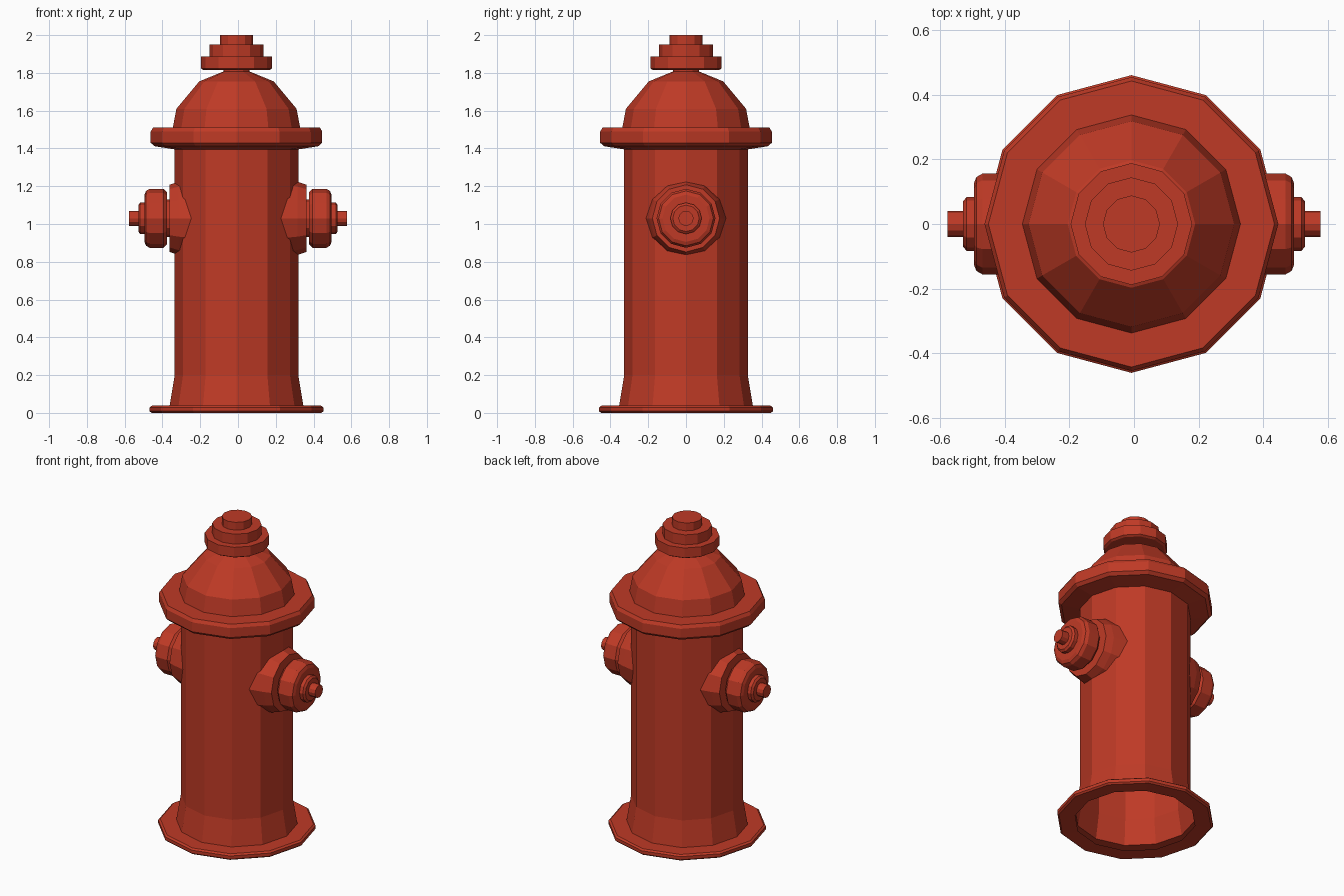
import bpy, bmesh, math
from mathutils import Matrix

if "Cube" in bpy.data.objects:
    bpy.data.objects.remove(bpy.data.objects["Cube"])

red = bpy.data.materials.new("hydrant red")
red.diffuse_color = (0.52, 0.042, 0.019, 1)
red.use_nodes = True
red.node_tree.nodes["Principled BSDF"].inputs["Base Color"].default_value = red.diffuse_color
SIDES = 12
CX = -0.008  # barrel axis sits slightly off the nozzle midpoint


def lathe(name, profile, matrix, cap_start=False, cap_end=False):
    """Revolve (radius, height) points around local z, flat shaded."""
    bm = bmesh.new()
    rings = []
    for r, h in profile:
        rings.append([bm.verts.new((r * math.cos(a), r * math.sin(a), h))
                      for a in (2 * math.pi * i / SIDES for i in range(SIDES))])
    for lo, hi in zip(rings, rings[1:]):
        for i in range(SIDES):
            j = (i + 1) % SIDES
            bm.faces.new((lo[i], lo[j], hi[j], hi[i]))
    if cap_start:
        bm.faces.new(rings[0][::-1])
    if cap_end:
        bm.faces.new(rings[-1])
    bm.transform(matrix)
    me = bpy.data.meshes.new(name)
    bm.to_mesh(me)
    bm.free()
    me.materials.append(red)
    ob = bpy.data.objects.new(name, me)
    bpy.context.collection.objects.link(ob)
    return ob


axis = Matrix.Translation((CX, 0, 0))

# Hollow barrel with foot flange, open underneath
lathe("barrel", [(0.354, 0.003), (0.45, 0.0), (0.46, 0.009), (0.46, 0.029),
                 (0.448, 0.038), (0.354, 0.038), (0.327, 0.2), (0.327, 1.40)], axis)

# Bonnet: rim flange and dome
lathe("bonnet", [(0.327, 1.395), (0.435, 1.412), (0.454, 1.43), (0.454, 1.49),
                 (0.442, 1.51), (0.337, 1.51), (0.318, 1.61), (0.197, 1.755),
                 (0.07, 1.807), (0.07, 1.825)], axis)

# Stepped operating nut
lathe("top_nut", [(0.07, 1.815), (0.175, 1.815), (0.188, 1.823), (0.188, 1.886),
                  (0.144, 1.886), (0.144, 1.95), (0.088, 1.95), (0.088, 2.0)],
      axis, cap_end=True)

# Side nozzles: collar, cap and stem, one on each side
for side, label in ((1, "right"), (-1, "left")):
    m = (Matrix.Translation((0, 0, 1.03))
         @ Matrix.Rotation(side * math.pi / 2, 4, 'Y'))
    lathe(label + "_nozzle_collar", [(0.213, 0.22), (0.194, 0.315), (0.178, 0.362),
                                     (0.10, 0.362), (0.10, 0.38)], m)
    lathe(label + "_nozzle_cap", [(0.10, 0.376), (0.138, 0.376), (0.156, 0.395),
                                  (0.156, 0.468), (0.145, 0.487), (0.125, 0.495),
                                  (0.083, 0.495), (0.083, 0.518), (0.07, 0.528),
                                  (0.04, 0.528), (0.04, 0.576)], m, cap_end=True)
